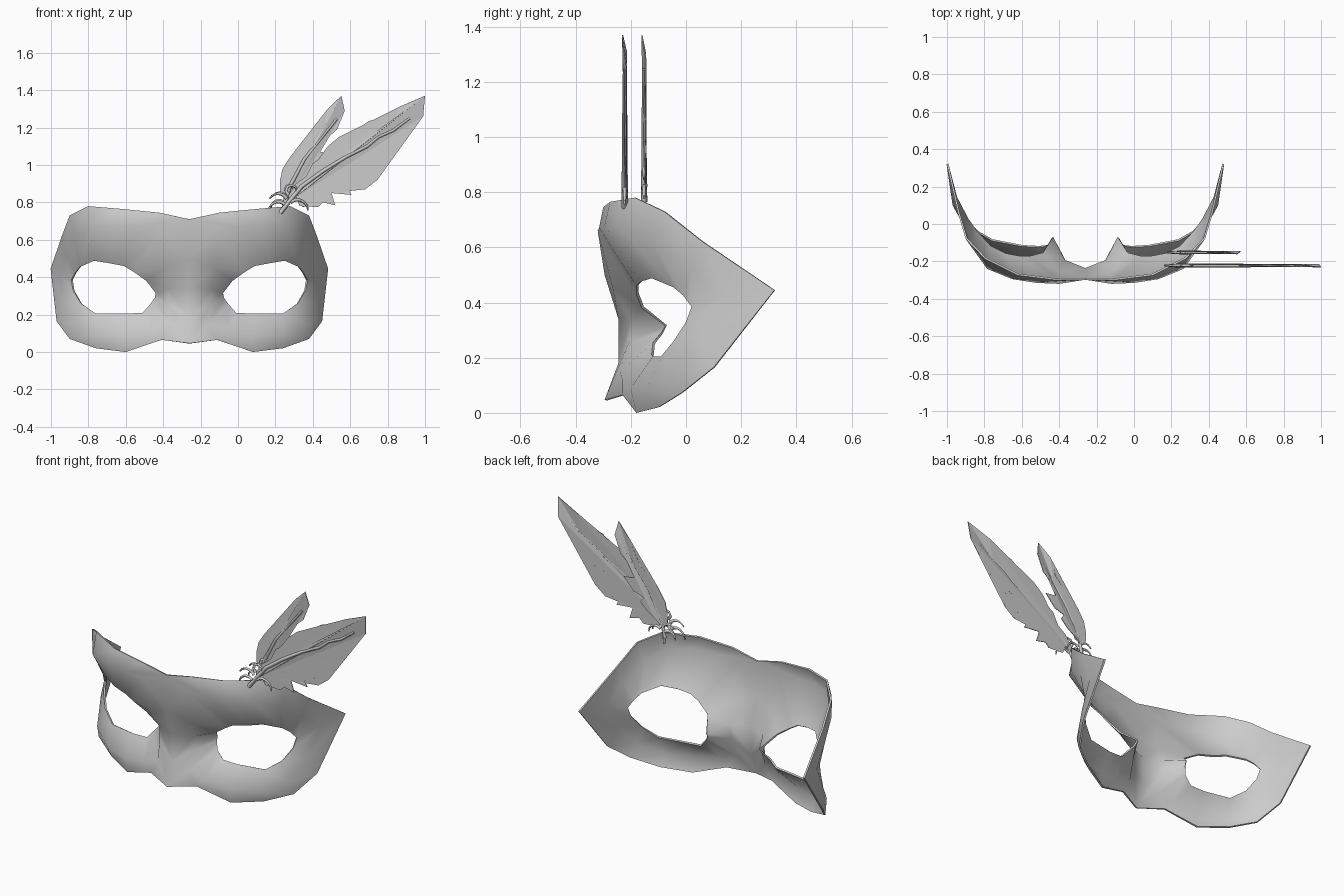
import bpy, bmesh, math

if "Cube" in bpy.data.objects:
    bpy.data.objects.remove(bpy.data.objects["Cube"])

CX = -0.26  # centre line of the mask


def mesh_object(name, verts, faces):
    me = bpy.data.meshes.new(name)
    me.from_pydata(verts, [], faces)
    ob = bpy.data.objects.new(name, me)
    bpy.context.collection.objects.link(ob)
    return ob


def bake(ob, angle=None):
    bpy.ops.object.select_all(action='DESELECT')
    bpy.context.view_layer.objects.active = ob
    ob.select_set(True)
    bpy.ops.object.convert(target='MESH')
    if angle:
        bpy.ops.object.shade_smooth_by_angle(angle=math.radians(angle))


# Mask half: three loops (outer edge, ridge, eye hole), clockwise from top centre
outer = [(0, -.298, .71), (.16, -.30, .745), (.36, -.275, .765), (.54, -.185, .78),
         (.64, -.08, .73), (.682, .06, .62), (.742, .32, .445), (.71, .10, .165),
         (.64, -.02, .07), (.50, -.10, .02), (.34, -.18, 0), (.15, -.23, .065),
         (0, -.295, .047), (0, -.245, .18), (0, -.245, .34), (0, -.295, .50)]
ridge = [(.14, -.32, .66), (.26, -.315, .67), (.39, -.295, .68), (.525, -.24, .67),
         (.615, -.115, .61), (.665, .02, .52), (.695, .14, .42), (.675, .05, .27),
         (.625, -.055, .15), (.50, -.14, .09), (.34, -.20, .09), (.20, -.23, .12),
         (.10, -.24, .15), (.11, -.205, .26), (.115, -.20, .34), (.14, -.265, .45)]
eye = [(.30, -.18, .43), (.35, -.18, .46), (.43, -.165, .475), (.51, -.125, .488),
       (.585, -.045, .455), (.61, -.01, .425), (.632, .02, .385), (.622, 0, .33),
       (.58, -.045, .26), (.50, -.09, .205), (.34, -.12, .205), (.25, -.125, .21),
       (.21, -.12, .255), (.185, -.09, .29), (.18, -.075, .315), (.23, -.16, .38)]
n = len(outer)
faces = []
for r in range(2):
    for i in range(n):
        j = (i + 1) % n
        faces.append((r*n + i, (r+1)*n + i, (r+1)*n + j, r*n + j))
mask = mesh_object("mask", outer + ridge + eye, faces)
mask.location.x = CX
mir = mask.modifiers.new("mirror", 'MIRROR')
mir.use_clip = True
sol = mask.modifiers.new("thickness", 'SOLIDIFY')
sol.thickness = 0.010
sol.offset = -1
bake(mask, 60)


def tube(name, pts, y, r0, r1):
    """Tapered thin tube through (x, z) points."""
    cu = bpy.data.curves.new(name, 'CURVE')
    cu.dimensions = '3D'
    cu.bevel_depth = 1.0
    cu.bevel_resolution = 0
    cu.use_fill_caps = True
    sp = cu.splines.new('POLY')
    sp.points.add(len(pts) - 1)
    for k, (p, q) in enumerate(zip(sp.points, pts)):
        p.co = (q[0], y, q[1], 1)
        p.radius = r0 + (r1 - r0) * k / (len(pts) - 1)
    ob = bpy.data.objects.new(name, cu)
    bpy.context.collection.objects.link(ob)
    bake(ob)


def feather(name, quill, left, right, tip, y):
    """Vane of two halves folded along the quill, plus the quill itself."""
    bm = bmesh.new()
    mid = [bm.verts.new((x, y + .004, z)) for x, z in quill[1:]]
    end = bm.verts.new((tip[0], y - .008, tip[1]))
    for edge in (left, right):
        side = [bm.verts.new((x, y + .006, z)) for x, z in edge]
        bm.faces.new(mid + [end] + side[::-1])
    bmesh.ops.triangulate(bm, faces=bm.faces[:], ngon_method='EAR_CLIP')
    bmesh.ops.recalc_face_normals(bm, faces=bm.faces[:])
    me = bpy.data.meshes.new(name)
    bm.to_mesh(me)
    bm.free()
    ob = bpy.data.objects.new(name, me)
    bpy.context.collection.objects.link(ob)
    s = ob.modifiers.new("thickness", 'SOLIDIFY')
    s.thickness = 0.004
    s.offset = 0
    bake(ob)
    tube(name + "_quill", quill, y, .012, .007)


# Large front feather
feather("large_feather",
        [(.225, .743), (.27, .80), (.34, .885), (.45, .965), (.58, 1.045), (.69, 1.10),
         (.75, 1.15), (.83, 1.185), (.917, 1.25)],
        [(.27, .84), (.31, .90), (.365, .94), (.40, 1.01), (.43, 1.03), (.48, 1.10), (.54, 1.15),
         (.61, 1.175), (.70, 1.235), (.80, 1.26), (.86, 1.31)],
        [(.31, .83), (.33, .78), (.375, .83), (.43, .775), (.455, .80), (.52, .785), (.50, .85),
         (.607, .84), (.58, .89), (.68, .87), (.645, .915), (.745, .92), (.79, 1.00), (.67, 1.01),
         (.81, 1.05), (.86, 1.09), (.905, 1.15), (.93, 1.19), (.99, 1.26)],
        (1.0, 1.37), -.222)

# Small rear feather
feather("small_feather",
        [(.245, .765), (.255, .82), (.28, .89), (.355, 1.03), (.45, 1.15), (.527, 1.246)],
        [(.225, .86), (.25, .89), (.225, .92), (.238, .98), (.28, 1.045), (.32, 1.085),
         (.40, 1.15), (.446, 1.20), (.455, 1.25), (.48, 1.30)],
        [(.30, .86), (.36, .90), (.40, .94), (.38, .97), (.446, .99), (.51, 1.06), (.44, 1.07),
         (.473, 1.14), (.53, 1.19), (.57, 1.29)],
        (.553, 1.37), -.152)


# Downy curls at the feather roots: (root x, z, heading, length, bend in degrees)
def curl(name, x, z, heading, length, bend, y):
    pts = [(x, z)]
    for k in range(6):
        a = math.radians(heading + bend * k / 5)
        x += math.cos(a) * length / 6
        z += math.sin(a) * length / 6
        pts.append((x, z))
    tube(name, pts, y, .010, .004)


curls = [(.25, .79, 150, .12, 110), (.26, .82, 130, .11, 100),
         (.28, .80, 30, .13, -110), (.27, .84, 120, .15, -260)]
for k, (x, z, h, l, b) in enumerate(curls):
    curl(f"large_down_{k}", x, z, h, l, b, -.222)
    curl(f"small_down_{k}", x - .005, z + .01, h, l * .8, b, -.152)

# Stem tying the small feather to the back of the mask
tube("small_stem", [(.25, .73), (.25, .78), (.26, .83)], -.152, .008, .012)
